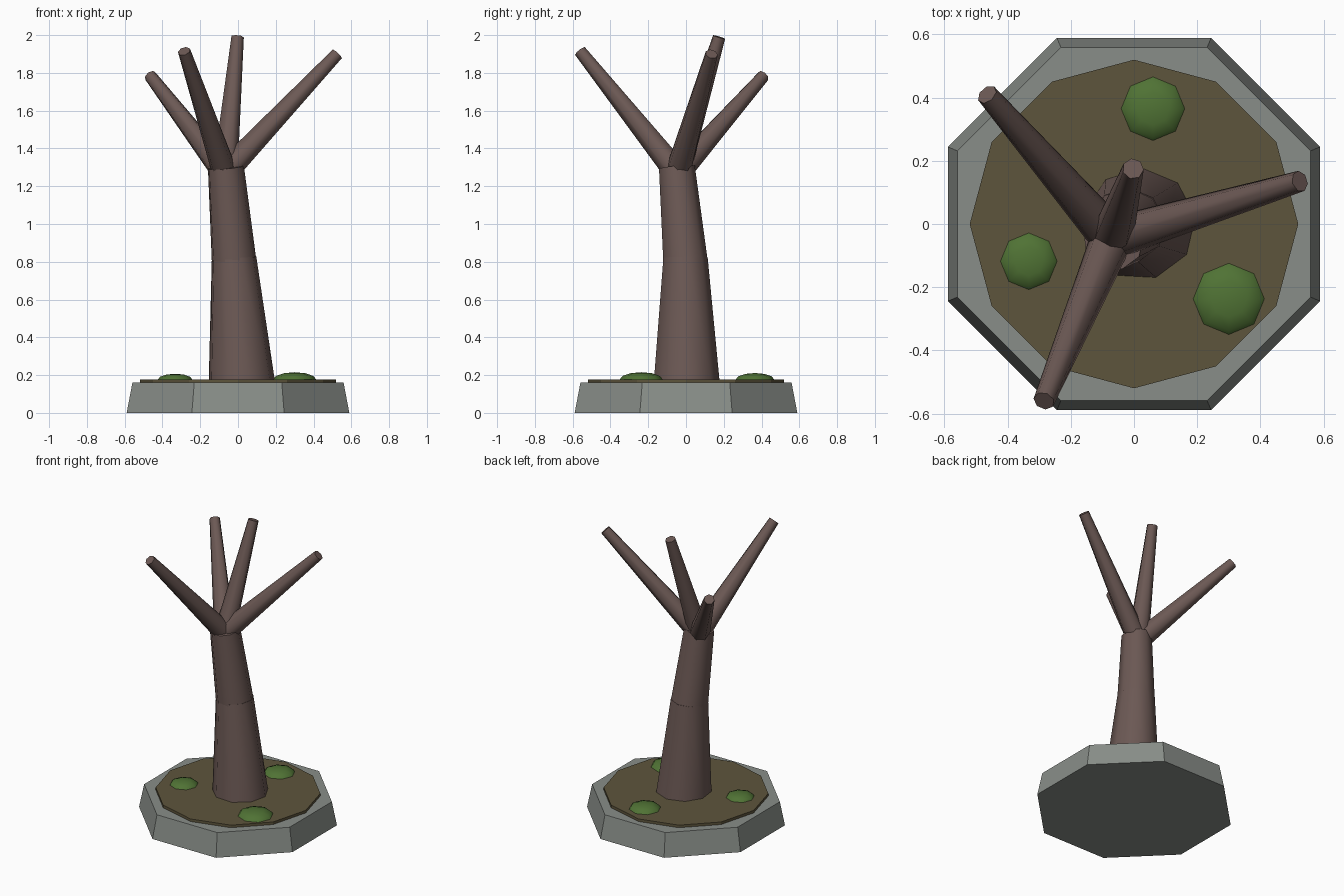
import bpy, bmesh, math
from mathutils import Vector, Matrix

cube = bpy.data.objects.get("Cube")
if cube:
    bpy.data.objects.remove(cube, do_unlink=True)


def material(name, rgb):
    m = bpy.data.materials.new(name)
    m.use_nodes = True
    m.diffuse_color = (*rgb, 1)
    bsdf = m.node_tree.nodes["Principled BSDF"]
    bsdf.inputs["Base Color"].default_value = (*rgb, 1)
    bsdf.inputs["Roughness"].default_value = 0.9
    return m


stone = material("grey stone", (0.25, 0.27, 0.25))
soil = material("brown soil", (0.11, 0.09, 0.045))
bark = material("dark bark", (0.15, 0.10, 0.09))
moss = material("green moss", (0.08, 0.17, 0.035))


def finish(bm, name, mat, smooth):
    me = bpy.data.meshes.new(name)
    bm.to_mesh(me)
    bm.free()
    me.materials.append(mat)
    ob = bpy.data.objects.new(name, me)
    bpy.context.collection.objects.link(ob)
    if smooth:
        bpy.ops.object.select_all(action='DESELECT')
        ob.select_set(True)
        bpy.context.view_layer.objects.active = ob
        bpy.ops.object.shade_smooth_by_angle(angle=math.radians(60))
    return ob


def taper(name, mat, start, end, r1, r2, sides, turn=0, smooth=True):
    """Capped cone frustum running from start to end."""
    a, b = Vector(start), Vector(end)
    axis = b - a
    aim = axis.to_track_quat('Z', 'Y').to_matrix().to_4x4()
    place = Matrix.Translation((a + b) / 2) @ aim @ Matrix.Rotation(math.radians(turn), 4, 'Z')
    bm = bmesh.new()
    bmesh.ops.create_cone(bm, cap_ends=True, segments=sides, radius1=r1,
                          radius2=r2, depth=axis.length, matrix=place)
    return finish(bm, name, mat, smooth)


# Planter slab and soil bed
taper("stone_base", stone, (0, 0, 0), (0, 0, 0.16), 0.638, 0.605, 8, 22.5, False)
taper("soil_bed", soil, (0, 0, 0.15), (0, 0, 0.178), 0.52, 0.52, 12, 0, False)

# Trunk in two leaning sections
taper("lower_trunk", bark, (0.018, 0, 0.165), (-0.022, -0.005, 0.82), 0.178, 0.12, 9)
taper("upper_trunk", bark, (-0.022, -0.005, 0.80), (-0.065, -0.05, 1.3), 0.12, 0.097, 9)

# Branches fan out from the crown of the trunk
crown = (-0.07, -0.045, 1.27)
tips = {
    "left_branch": (0.525, 0.135, 1.90),
    "front_branch": (-0.285, -0.56, 1.915),
    "back_right_branch": (-0.465, 0.41, 1.785),
    "top_branch": (-0.003, 0.175, 1.99),
}
for name, tip in tips.items():
    taper(name, bark, crown, tip, 0.068, 0.034, 7)

# Moss mounds
for name, x, y, r in (("back_moss", 0.06, 0.365, 0.103),
                      ("right_moss", -0.333, -0.118, 0.092),
                      ("front_moss", 0.30, -0.237, 0.115)):
    bm = bmesh.new()
    bmesh.ops.create_uvsphere(
        bm, u_segments=8, v_segments=6, radius=r,
        matrix=Matrix.Translation((x, y, 0.175)) @ Matrix.Diagonal((1, 1, 0.35, 1)))
    finish(bm, name, moss, True)
